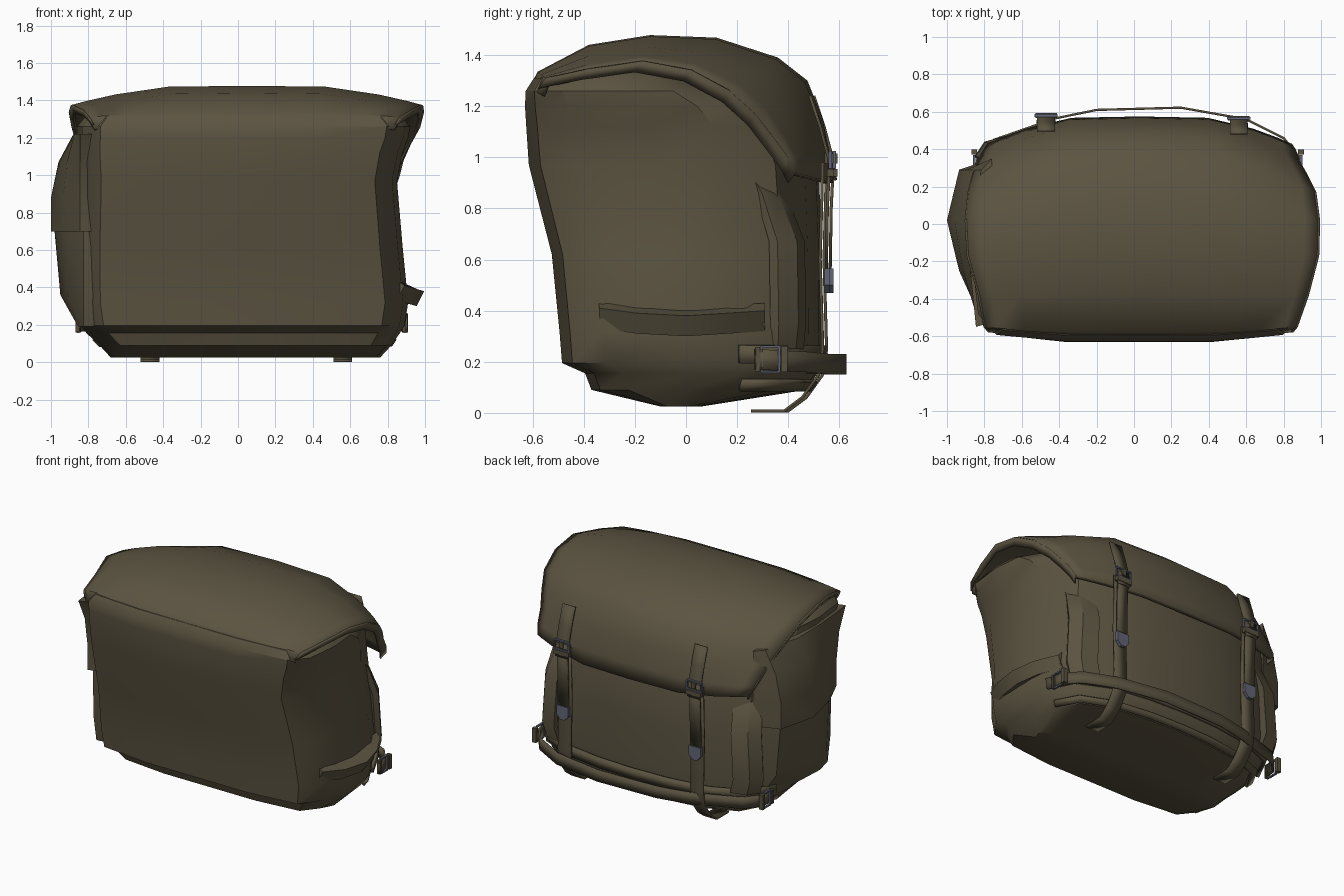
import bpy, bmesh, math
from mathutils import Vector

if "Cube" in bpy.data.objects:
    bpy.data.objects.remove(bpy.data.objects["Cube"])


def material(name, col):
    m = bpy.data.materials.new(name)
    m.diffuse_color = (*col, 1)
    m.use_nodes = True
    m.node_tree.nodes["Principled BSDF"].inputs["Base Color"].default_value = m.diffuse_color
    return m


CANVAS = material("olive canvas", (0.106, 0.088, 0.053))
WEBBING = material("olive webbing", (0.098, 0.082, 0.050))
METAL = material("blue grey metal", (0.12, 0.13, 0.18))


def finish(name, bm, mat, angle=32, solid=0, offset=0):
    bmesh.ops.recalc_face_normals(bm, faces=bm.faces)
    me = bpy.data.meshes.new(name)
    bm.to_mesh(me)
    bm.free()
    me.materials.append(mat)
    ob = bpy.data.objects.new(name, me)
    bpy.context.collection.objects.link(ob)
    if solid:
        mod = ob.modifiers.new("thickness", 'SOLIDIFY')
        mod.thickness, mod.offset = solid, offset
    bpy.ops.object.select_all(action='DESELECT')
    ob.select_set(True)
    bpy.context.view_layer.objects.active = ob
    bpy.ops.object.shade_smooth_by_angle(angle=math.radians(angle))
    return ob


def loft(name, rows, mat, closed=True, **kw):
    """Skin rows of points; closed rows are capped at both ends."""
    bm = bmesh.new()
    vs = [[bm.verts.new(p) for p in r] for r in rows]
    n = len(rows[0])
    for a, b in zip(vs, vs[1:]):
        for i in range(n if closed else n - 1):
            j = (i + 1) % n
            bm.faces.new((a[i], a[j], b[j], b[i]))
    if closed:
        bm.faces.new(vs[0])
        bm.faces.new(vs[-1])
    return finish(name, bm, mat, **kw)


def strap(name, path, across, width, mat=WEBBING):
    h = Vector(across) * width / 2
    return loft(name, [[Vector(p) - h, Vector(p) + h] for p in path], mat,
                closed=False, solid=0.012)


def boxes(name, parts, mat):
    bm = bmesh.new()
    for c, s in parts:
        r = bmesh.ops.create_cube(bm, size=1)
        for v in r["verts"]:
            v.co = Vector([c[i] + v.co[i] * s[i] for i in range(3)])
    return finish(name, bm, mat)


def buckle(name, c, w, h, side=False):
    """Thin rectangular wire frame, facing +y or sideways."""
    t = 0.009
    raw = [((0, h / 2), (w, t)), ((0, -h / 2), (w, t)), ((w / 2, 0), (t, h)),
           ((-w / 2, 0), (t, h))]
    parts = []
    for (a, b), (sa, sb) in raw:
        if side:
            parts.append(((c[0], c[1] + a, c[2] + b), (0.014, sa, sb)))
        else:
            parts.append(((c[0] + a, c[1], c[2] + b), (sa, 0.014, sb)))
    return boxes(name, parts, METAL)


# Main bag: plan outline scaled to each height
half = [(0, 0), (.45, 0), (.86, .04), (.97, .17), (1, .45), (.98, .68),
        (.88, .85), (.62, .95), (.3, .99), (0, 1)]
outline = half + [(-u, v) for u, v in half[-2:0:-1]]
levels = [  # z, left, right, front, back
    (.025, -.68, .76, -.10, .06), (.09, -.74, .82, -.37, .47),
    (.155, -.81, .865, -.395, .515), (.195, -.84, .89, -.485, .525),
    (.32, -.86, .91, -.495, .53), (.62, -.86, .88, -.525, .53),
    (.97, -.85, .85, -.615, .52), (1.12, -.86, .88, -.625, .46),
    (1.20, -.86, .91, -.63, .36), (1.26, -.86, .92, -.627, .22),
    (1.31, -.82, .88, -.595, .08), (1.35, -.76, .82, -.43, -.03)]


def ring(level, grow=0):
    z, l, r, f, b = level
    l, r, b = l - grow, r + grow, b + grow
    return [((l + r) / 2 + u * (r - l) / 2, f + v * (b - f), z) for u, v in outline]


loft("bag_body", [ring(lv) for lv in levels], CANVAS)

# Top flap: blend the middle profile into the lower end profile
mid = [(-.615, 1.27), (-.58, 1.335), (-.38, 1.44), (-.14, 1.478), (.12, 1.468),
       (.36, 1.39), (.475, 1.30), (.535, 1.15), (.565, 1.0), (.575, .90)]
end = [(-.58, 1.25), (-.55, 1.31), (-.38, 1.345), (-.17, 1.375), (.02, 1.34),
       (.17, 1.26), (.27, 1.17), (.34, 1.08), (.40, 1.0), (.43, .94)]
left = [-.77, -.80, -.83, -.89, -.9, -.885, -.86, -.83, -.80, -.78]
right = [.84, .87, .93, .985, .99, .97, .92, .88, .86, .84]
cols = [(-1, 1), (-.92, .8), (-.75, .45), (-.45, .05), (0, 0),
        (.45, .05), (.75, .45), (.92, .8), (1, 1)]
rows = []
for m, e, l, r in zip(mid, end, left, right):
    rows.append([((l + r) / 2 + u * (r - l) / 2, m[0] + (e[0] - m[0]) * w,
                  m[1] + (e[1] - m[1]) * w) for u, w in cols])
loft("top_flap", rows, CANVAS, closed=False, angle=40, solid=0.03, offset=-1)
# Turned-down hem at both flap ends
for name, col, s in (("left_hem", 0, -1), ("right_hem", -1, 1)):
    pts = [r[col] for r in rows[1:]]
    loft("flap_" + name, [[p, (p[0] - s * .025, p[1] - .03, p[2] - .04)]
                          for p in map(Vector, pts)], CANVAS,
         closed=False, solid=0.012)


# Left side pocket and its cover
def pocket(name, levels, grow):
    rings = []
    for z, xo, yf in levels:
        xo -= grow
        rings.append([(-.74, yf + .01, z), (-.825 - grow, yf - grow, z),
                      ((xo - .85) / 2 - .01, -.25, z), (xo, .02, z),
                      (xo + .065, .27 + grow, z), (-.76, .33 + grow, z)])
    return loft(name, rings, CANVAS, angle=25)


pocket("side_pocket", [(.19, -.84, -.38), (.36, -.95, -.41), (.69, -.98, -.42),
                       (.9, -.98, -.43), (1.08, -.94, -.46), (1.17, -.87, -.48)], 0)
pocket("side_pocket_cover", [(.70, -.98, -.43), (.88, -.98, -.43),
                             (1.07, -.94, -.46), (1.22, -.86, -.53)], .02)

# Raised gusset ridges behind each side, and the right lower fold
for s, name in ((1, "right"), (-1, "left")):
    rings = []
    for z, y, x, d in ((.25, .33, .80, .10), (.35, .33, .83, .11),
                       (.67, .325, .81, .11), (.86, .27, .78, .09),
                       (.98, .21, .75, .05)):
        rings.append([(s * (x - .12), y, z), (s * x, y, z),
                      (s * (x + .022), y + d * .3, z),
                      (s * (x - .03), y + d, z), (s * (x - .14), y + d + .03, z)])
    loft(name + "_gusset_ridge", rings, CANVAS, angle=25)
loft("right_lower_fold", [[(.85, y, z + .05), (x, y, z + .02), (x - .04, y, z - .06),
                           (.86, y, z - .03)]
                          for y, x, z in ((-.34, .89, .39), (-.19, .96, .37),
                                          (0, .995, .36), (.16, .96, .37),
                                          (.31, .88, .38))], CANVAS, angle=25)

# Seam bands hugging the lower back
for i, k in enumerate((1, 3)):
    a, b = ring(levels[k], .012), ring(levels[k + 1], .012)
    band = [[Vector(p), Vector(p).lerp(Vector(q), .55)] for p, q in zip(a, b)][5:14]
    loft("lower_seam_band_%d" % (i + 1), band, CANVAS, closed=False, solid=0.02)

# Long strap round the bottom, with a buckle on each side
strap("bottom_strap", [(-.85, .27, .21), (-.835, .36, .205), (-.75, .45, .20),
                       (-.42, .565, .19), (-.2, .61, .19), (.25, .622, .19),
                       (.6, .56, .19), (.80, .46, .20), (.88, .36, .205),
                       (.90, .27, .21)], (0, 0, 1), .08)
for name, x in (("left", -.855), ("right", .893)):
    buckle(name + "_bottom_buckle", (x, .33, .21), .07, .10, side=True)
    boxes(name + "_strap_loop", [((x, .385, .21), (.03, .025, .10)),
                                 ((x, .28, .21), (.025, .02, .095))], WEBBING)

# Two closing straps on the back
for name, x, d in (("left", -.47, 0), ("right", .56, -.015)):
    X = (1, 0, 0)

    def path(pts):
        return [(x, y + d, z) for y, z in pts]
    strap(name + "_lower_strap", path([(.27, .008), (.40, .008), (.47, .06),
                                       (.535, .15), (.55, .25), (.54, .6),
                                       (.55, .98)]), X, .10)
    strap(name + "_flap_strap", path([(.50, 1.24), (.54, 1.12), (.572, 1.0),
                                      (.585, .91)]), X, .095)
    strap(name + "_strap_tongue", path([(.578, 1.0), (.568, .8), (.564, .56)]), X, .08)
    # Pointed metal tip
    y = .566 + d
    loft(name + "_strap_tip", [[(x + a, yy, z) for a, z in
                                ((-.045, .565), (.045, .565), (.045, .50),
                                 (.015, .47), (-.015, .47), (-.045, .50))]
                               for yy in (y - .01, y + .012)], METAL)
    buckle(name + "_strap_buckle", (x, .58 + d, .99), .115, .06)
    boxes(name + "_strap_keeper", [((x, .58 + d, .94), (.115, .025, .03)),
                                   ((x, .575 + d, .995), (.03, .035, .04))], WEBBING)
